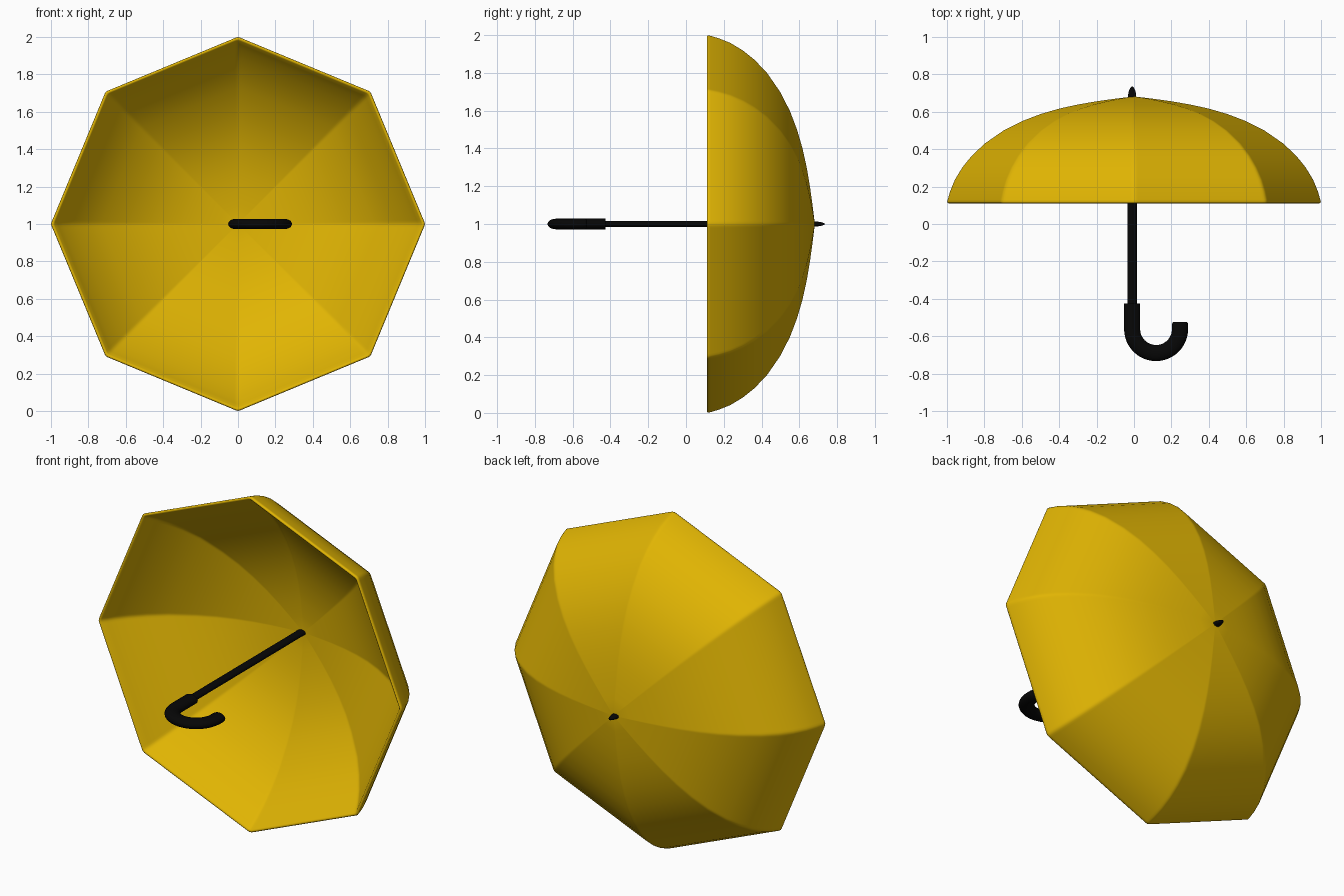
import bpy, bmesh, math
from mathutils import Vector

if "Cube" in bpy.data.objects:
    bpy.data.objects.remove(bpy.data.objects["Cube"])

AXIS_Z = 1.0      # height of the shaft axis
SHAFT_X = -0.01


def material(name, color):
    m = bpy.data.materials.new(name)
    m.diffuse_color = (*color, 1)
    m.use_nodes = True
    m.node_tree.nodes["Principled BSDF"].inputs["Base Color"].default_value = m.diffuse_color
    return m


def finish(bm, name, mat, angle=None):
    bmesh.ops.recalc_face_normals(bm, faces=bm.faces)
    for f in bm.faces:
        f.smooth = True
    me = bpy.data.meshes.new(name)
    bm.to_mesh(me)
    bm.free()
    me.materials.append(mat)
    ob = bpy.data.objects.new(name, me)
    bpy.context.collection.objects.link(ob)
    if angle:
        bpy.ops.object.select_all(action='DESELECT')
        ob.select_set(True)
        bpy.context.view_layer.objects.active = ob
        bpy.ops.object.shade_smooth_by_angle(angle=math.radians(angle))
    return ob


def bridge(bm, rings):
    for p, q in zip(rings, rings[1:]):
        for k in range(len(p)):
            n = (k + 1) % len(p)
            bm.faces.new((p[k], p[n], q[n], q[k]))


def tube(name, path, mat, sides=20):
    """Capped oval tube; path holds (x, y, radius in plan, half thickness in z)."""
    bm = bmesh.new()
    rings = []
    for i, (x, y, r, h) in enumerate(path):
        a, b = path[max(i - 1, 0)], path[min(i + 1, len(path) - 1)]
        t = Vector((b[0] - a[0], b[1] - a[1])).normalized()
        ring = []
        for k in range(sides):
            u = 2 * math.pi * k / sides
            ring.append(bm.verts.new((x + t.y * r * math.cos(u),
                                      y - t.x * r * math.cos(u),
                                      AXIS_Z + h * math.sin(u))))
        rings.append(ring)
    bridge(bm, rings)
    bm.faces.new(rings[0])
    bm.faces.new(rings[-1])
    return finish(bm, name, mat, 40)


yellow = material("canopy_yellow", (0.75, 0.46, 0.001))
black = material("shaft_black", (0.002, 0.002, 0.002))

# Octagon section with tiny rounded corners at the ribs
section = []
for k in range(8):
    a = Vector((math.cos(k * math.pi / 4), math.sin(k * math.pi / 4)))
    b = Vector((math.cos((k + 1) * math.pi / 4), math.sin((k + 1) * math.pi / 4)))
    section.append(a * 0.9978)
    section += [a.lerp(b, t) for t in (0.015, 0.03, 0.97, 0.985)]

# Canopy: thick shell tapering to a rounded rim, (radius, y) profiles
outer = [(0.1, 0.670), (0.2, 0.656), (0.3, 0.639), (0.4, 0.617), (0.5, 0.588),
         (0.6, 0.550), (0.7, 0.499), (0.8, 0.430), (0.87, 0.364), (0.92, 0.302),
         (0.96, 0.236), (0.985, 0.175), (0.998, 0.130), (1.001, 0.118)]
rim = [(0.998, 0.112), (0.990, 0.110), (0.983, 0.116)]
inner = [(0.965, 0.145), (0.94, 0.180), (0.89, 0.240), (0.82, 0.310), (0.73, 0.384),
         (0.6, 0.462), (0.5, 0.510), (0.4, 0.546), (0.3, 0.573), (0.2, 0.592), (0.1, 0.605)]
bm = bmesh.new()
rings = [[bm.verts.new((r * s.x, y, AXIS_Z + r * s.y)) for s in section]
         for r, y in outer + rim + inner]
bridge(bm, rings)
for y, ring in ((0.682, rings[0]), (0.614, rings[-1])):
    tip = bm.verts.new((0, y, AXIS_Z))
    for k in range(len(ring)):
        bm.faces.new((tip, ring[k], ring[(k + 1) % len(ring)]))
finish(bm, "canopy", yellow)

# Shaft
tube("shaft", [(SHAFT_X, -0.45, 0.026, 0.016), (SHAFT_X, 0.66, 0.026, 0.016)], black)

# Pointed tip above the canopy
tube("tip", [(SHAFT_X, y, r, r * 0.6) for y, r in
             ((0.65, 0.022), (0.685, 0.022), (0.70, 0.020), (0.715, 0.016),
              (0.728, 0.010), (0.735, 0.003))], black)

# Hooked handle
R, CX, CY = 0.128, 0.118, -0.562
rx, rz = 0.043, 0.028
path = [(SHAFT_X, -0.425, rx, rz)]
for i in range(25):
    a = math.pi + math.pi * i / 24
    path.append((CX + R * math.cos(a), CY + R * math.sin(a), rx, rz))
path += [(CX + R, -0.535, rx, rz), (CX + R, -0.528, rx * 0.94, rz * 0.94),
         (CX + R, -0.524, rx * 0.8, rz * 0.8)]
tube("handle", path, black)
